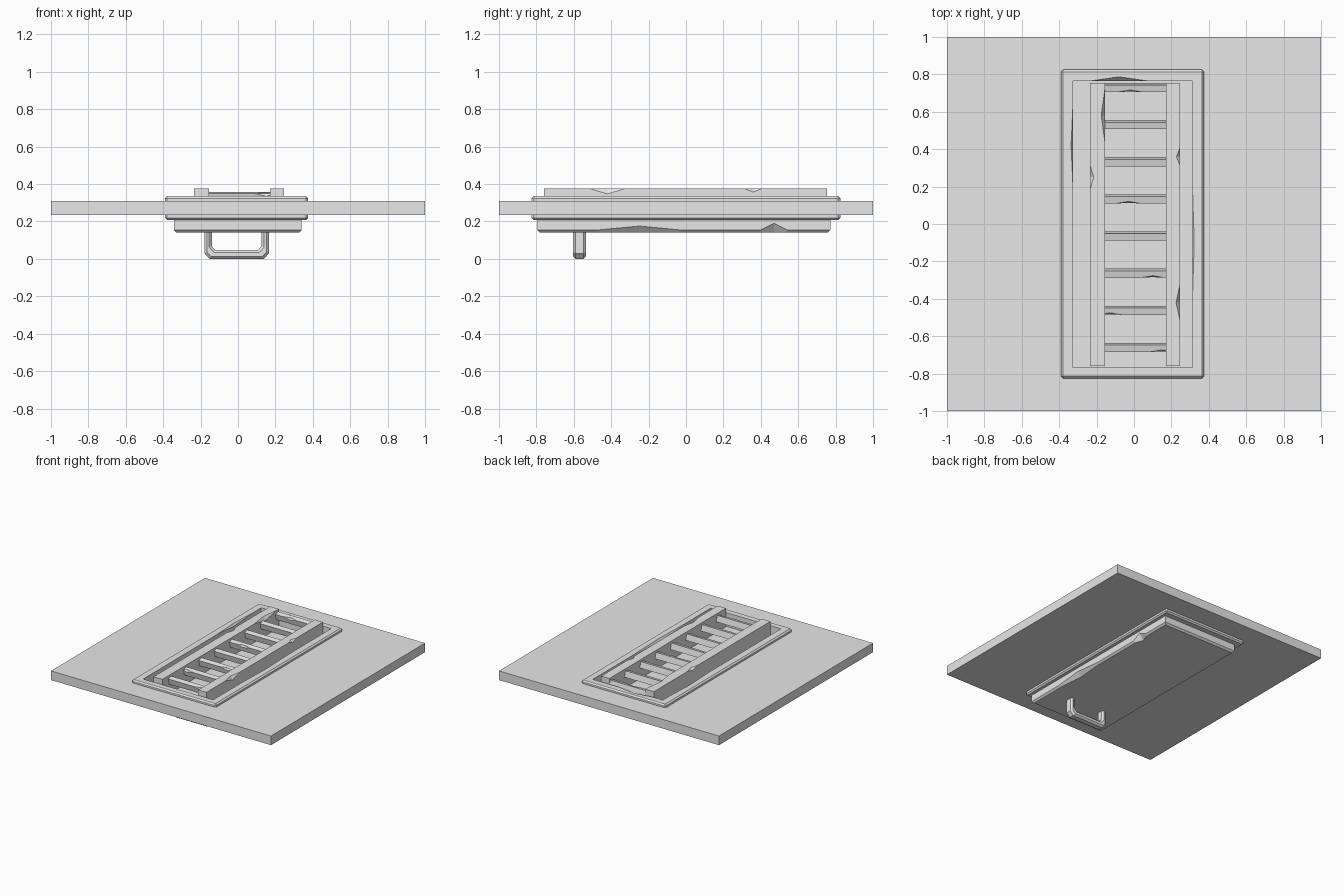
import bpy, bmesh
from mathutils import Matrix, Vector

if "Cube" in bpy.data.objects:
    bpy.data.objects.remove(bpy.data.objects["Cube"])

grey = bpy.data.materials.new("plain_grey")
grey.diffuse_color = (0.8, 0.8, 0.8, 1)
grey.use_nodes = True
grey.node_tree.nodes["Principled BSDF"].inputs["Base Color"].default_value = grey.diffuse_color


def finish(bm, name):
    bmesh.ops.recalc_face_normals(bm, faces=bm.faces)
    me = bpy.data.meshes.new(name)
    bm.to_mesh(me)
    bm.free()
    me.materials.append(grey)
    ob = bpy.data.objects.new(name, me)
    bpy.context.collection.objects.link(ob)
    return ob


def bevel(bm, width, rule):
    edges = [e for e in bm.edges if rule(*[v.co for v in e.verts])]
    bmesh.ops.bevel(bm, geom=edges, offset=width, segments=1, affect='EDGES')


def box(name, x, y, z, tilt=0, width=0, rule=None):
    bm = bmesh.new()
    size = (x[1] - x[0], y[1] - y[0], z[1] - z[0])
    mid = Vector(((x[0] + x[1]) / 2, (y[0] + y[1]) / 2, (z[0] + z[1]) / 2))
    m = Matrix.Translation(mid) @ Matrix.Rotation(tilt, 4, 'X') @ Matrix.Diagonal((*size, 1))
    bmesh.ops.create_cube(bm, size=1, matrix=m)
    if width:
        bevel(bm, width, rule)
    return finish(bm, name)


def ring(name, outer, inner, z0, z1, width=0):
    """Rectangular frame; outer and inner are (x0, x1, y0, y1)."""
    bm = bmesh.new()

    def loop(r, z):
        x0, x1, y0, y1 = r
        return [bm.verts.new((x, y, z)) for x, y in ((x0, y0), (x1, y0), (x1, y1), (x0, y1))]
    loops = [loop(outer, z0), loop(outer, z1), loop(inner, z1), loop(inner, z0)]
    for k in range(4):
        a, b = loops[k], loops[(k + 1) % 4]
        for i in range(4):
            j = (i + 1) % 4
            bm.faces.new((a[i], a[j], b[j], b[i]))
    if width:
        def on_rim(p):
            return min(abs(p.x - outer[0]), abs(p.x - outer[1])) < 1e-4
        bevel(bm, width, lambda p, q: on_rim(p) and on_rim(q))
    return finish(bm, name)


def chip(ob, place, size):
    """Knock a small faceted chip out of an edge."""
    bm = bmesh.new()
    m = Matrix.Translation(place) @ Matrix.Diagonal((*size, 1))
    bmesh.ops.create_uvsphere(bm, u_segments=4, v_segments=2, radius=1, matrix=m)
    cutter = finish(bm, "chip_cutter")
    cutter.hide_render = True
    mod = ob.modifiers.new("chip", 'BOOLEAN')
    mod.operation, mod.object, mod.solver = 'DIFFERENCE', cutter, 'EXACT'
    bpy.context.view_layer.objects.active = ob
    bpy.ops.object.modifier_apply(modifier=mod.name)
    bpy.data.objects.remove(cutter)


# Ceiling panel with its opening
ring("ceiling_panel", (-1, 1, -1, 1), (-0.35, 0.34, -0.79, 0.79), 0.235, 0.31)

# Hatch frame
frame = ring("hatch_frame", (-0.39, 0.375, -0.825, 0.825),
             (-0.325, 0.312, -0.768, 0.765), 0.208, 0.335, 0.011)
chip(frame, (-0.08, 0.764, 0.337), (0.17, 0.025, 0.03))
chip(frame, (-0.324, 0.42, 0.337), (0.014, 0.3, 0.02))
chip(frame, (0.311, -0.1, 0.337), (0.012, 0.4, 0.02))

# Hatch door, chamfered along the lower edge
door = box("hatch_door", (-0.342, 0.34), (-0.795, 0.772), (0.14, 0.222),
           width=0.014, rule=lambda p, q: p.z < 0.15 and q.z < 0.15)
chip(door, (0.342, -0.25, 0.138), (0.035, 0.42, 0.04))
chip(door, (0.342, 0.47, 0.138), (0.04, 0.11, 0.055))

# Ladder rails
left = box("ladder_rail_left", (-0.235, -0.155), (-0.76, 0.753), (0.215, 0.375))
right = box("ladder_rail_right", (0.17, 0.245), (-0.76, 0.753), (0.215, 0.375))
chip(left, (-0.154, 0.58, 0.376), (0.022, 0.16, 0.03))
chip(left, (-0.236, 0.25, 0.376), (0.022, 0.07, 0.02))
chip(right, (0.246, -0.42, 0.376), (0.022, 0.1, 0.03))
chip(right, (0.246, 0.36, 0.376), (0.02, 0.05, 0.02))

# Tilted rungs
chips = {0: 0.15, 1: -0.13, 2: 0.1, 4: -0.03, 7: -0.02}
for i in range(8):
    y = -0.66 + 0.1985 * i
    rung = box(f"rung_{i + 1}", (-0.17, 0.185), (y - 0.019, y + 0.019), (0.305, 0.355), tilt=0.24)
    if i in chips:
        chip(rung, (chips[i], y - 0.025, 0.35), (0.07, 0.014, 0.02))

# Pull handle: U-shaped profile with chamfered corners
prof = [(-0.18, 0.15), (-0.18, 0.03), (-0.152, 0.0), (0.138, 0.0), (0.166, 0.03), (0.166, 0.15),
        (0.126, 0.15), (0.126, 0.068), (0.108, 0.048), (-0.122, 0.048), (-0.14, 0.068), (-0.14, 0.15)]
bm = bmesh.new()
near = [bm.verts.new((x, -0.605, z)) for x, z in prof]
far = [bm.verts.new((x, -0.535, z)) for x, z in prof]
for i in range(12):
    j = (i + 1) % 12
    bm.faces.new((near[i], near[j], far[j], far[i]))
# End caps split into quads along the bar
for side in (near, far):
    for i in range(5):
        bm.faces.new((side[i], side[i + 1], side[10 - i], side[11 - i]))
bmesh.ops.recalc_face_normals(bm, faces=bm.faces)
bevel(bm, 0.014, lambda p, q: abs(p.y - q.y) < 1e-4 and min(p.z, q.z) < 0.149
      and any((Vector((a[0], a[1])) - Vector((p.x, p.z))).length < 1e-4 and
              (Vector((b[0], b[1])) - Vector((q.x, q.z))).length < 1e-4
              for k in range(11) for a, b in ((prof[k], prof[k + 1]), (prof[k + 1], prof[k]))))
finish(bm, "pull_handle")
